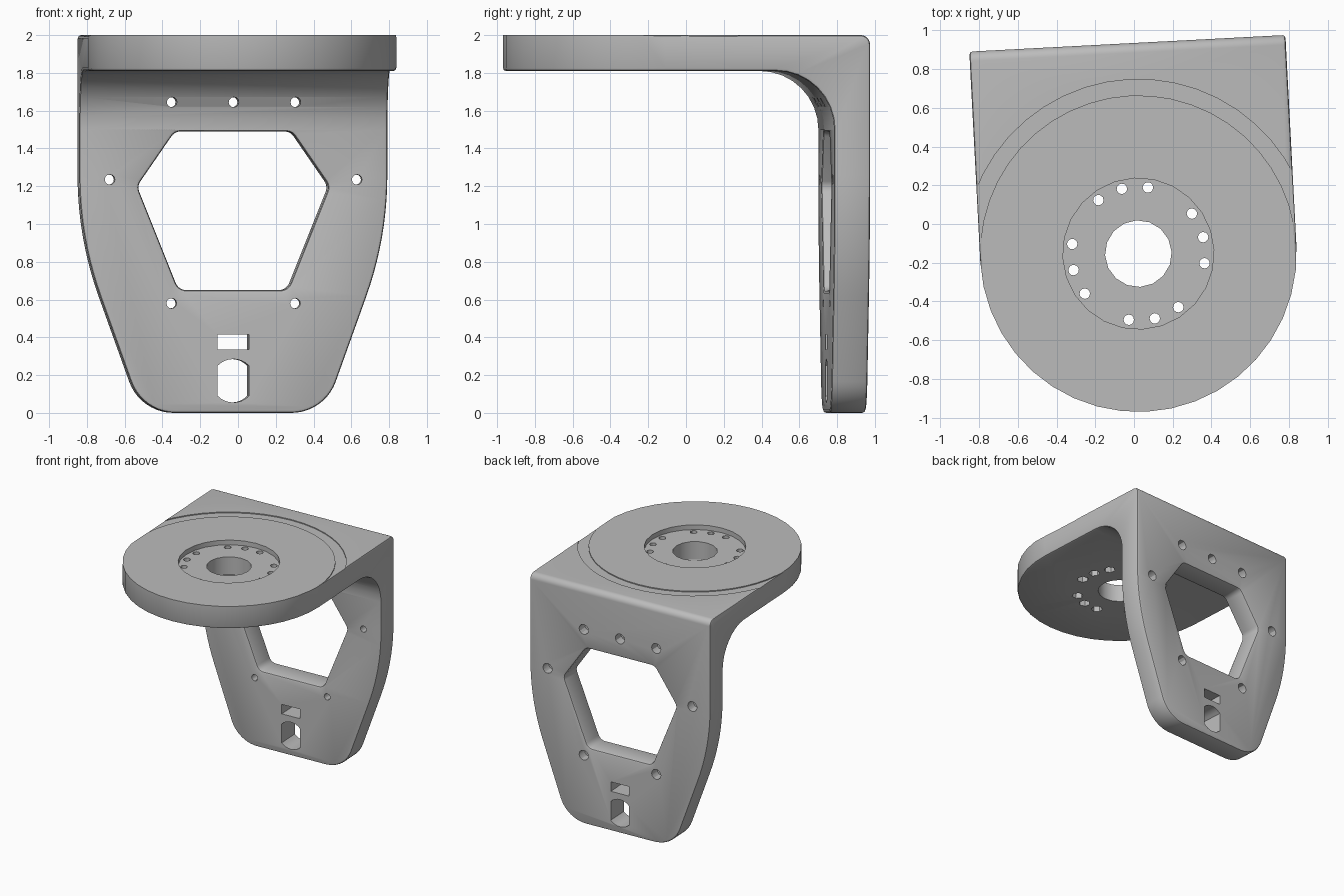
import bpy, bmesh, math
from mathutils import Vector, Matrix

cube = bpy.data.objects.get("Cube")
if cube:
    bpy.data.objects.remove(cube, do_unlink=True)

HEIGHT, THICK, HALF, BACK = 2.0, 0.19, 0.817, 1.087
UNDER, FACE = HEIGHT - THICK, BACK - THICK
AXES = {"x": lambda a, b, d: (d, a, b),
        "y": lambda a, b, d: (a, d, b),
        "z": lambda a, b, d: (a, b, d)}

grey = bpy.data.materials.new("grey metal")
grey.use_nodes = True
grey.diffuse_color = (0.5, 0.5, 0.5, 1)
grey.node_tree.nodes["Principled BSDF"].inputs["Base Color"].default_value = (0.5, 0.5, 0.5, 1)


def rounded(corners, steps=8):
    """Outline from (u, v, radius) corners, each replaced by a tangent arc."""
    out = []
    for i, (u, v, r) in enumerate(corners):
        p = Vector((u, v))
        if r == 0:
            out.append(p)
            continue
        a = (Vector(corners[i - 1][:2]) - p).normalized()
        b = (Vector(corners[(i + 1) % len(corners)][:2]) - p).normalized()
        half = a.angle(b) / 2
        centre = p + (a + b).normalized() * (r / math.sin(half))
        start = p + a * (r / math.tan(half)) - centre
        end = p + b * (r / math.tan(half)) - centre
        sweep = start.angle_signed(end)
        for k in range(steps + 1):
            out.append(centre + Matrix.Rotation(-sweep * k / steps, 2) @ start)
    return out


def mirrored(half):
    """Closed corner list from its right half."""
    return half + [(-u, v, r) for u, v, r in reversed(half)]


def circle(u, v, r, n, turn=0.0):
    return [Vector((u + r * math.cos(turn + math.tau * k / n),
                    v + r * math.sin(turn + math.tau * k / n))) for k in range(n)]


def prism(bm, outline, axis, lo, hi):
    place = AXES[axis]
    rings = [[bm.verts.new(place(p[0], p[1], d)) for p in outline] for d in (lo, hi)]
    n = len(outline)
    faces = [bm.faces.new(rings[0]), bm.faces.new(rings[1])]
    for i in range(n):
        j = (i + 1) % n
        faces.append(bm.faces.new((rings[0][i], rings[0][j], rings[1][j], rings[1][i])))
    bmesh.ops.recalc_face_normals(bm, faces=faces)


def solid(name, *prisms):
    bm = bmesh.new()
    for item in prisms:
        prism(bm, *item)
    mesh = bpy.data.meshes.new(name)
    bm.to_mesh(mesh)
    bm.free()
    obj = bpy.data.objects.new(name, mesh)
    bpy.context.collection.objects.link(obj)
    return obj


def combine(target, cutter, operation):
    cutter.hide_render = True
    mod = target.modifiers.new("cut", "BOOLEAN")
    mod.object, mod.operation, mod.solver = cutter, operation, "EXACT"
    bpy.context.view_layer.objects.active = target
    bpy.ops.object.modifier_apply(modifier=mod.name)
    bpy.data.objects.remove(cutter, do_unlink=True)


# Bent plate: side profile with a large inner fillet
side = rounded([(-HALF, UNDER, 0), (FACE, UNDER, 0.31), (FACE, 0, 0),
                (BACK, 0, 0), (BACK, HEIGHT, 0.05), (-HALF, HEIGHT, 0)])
bracket = solid("bracket", (side, "x", -1, 1))

# Upright outline tapers to a rounded foot
front = rounded(mirrored([(HALF, 3, 0), (HALF, 0.927, 1.9), (0.484, 0, 0.25)]), 10)
combine(bracket, solid("upright_outline", (front, "y", -2, 2)), "INTERSECT")

# Top outline ends in a half disc
arc = [(HALF * math.cos(t), HALF * math.sin(t))
       for t in (math.pi + math.pi * k / 20 for k in range(21))]
combine(bracket, solid("top_outline", (arc + [(HALF, 2), (-HALF, 2)], "z", -1, 3)), "INTERSECT")

# Six sided window in the upright
window = rounded(mirrored([(0.31, 1.49, 0.06), (0.51, 1.2, 0.06), (0.29, 0.65, 0.06)]), 5)
combine(bracket, solid("window_cutter", (window, "y", 0.3, 2)), "DIFFERENCE")

# Soften sharp edges, leaving the top rim of the disc crisp
bm = bmesh.new()
bm.from_mesh(bracket.data)
bmesh.ops.remove_doubles(bm, verts=bm.verts, dist=0.0005)
bmesh.ops.dissolve_limit(bm, angle_limit=0.01, verts=bm.verts, edges=bm.edges)
sharp = [e for e in bm.edges
         if len(e.link_faces) == 2 and e.calc_face_angle(0) > math.radians(40)
         and not (min(v.co.z for v in e.verts) > HEIGHT - 0.01
                  and min(v.co.y for v in e.verts) < -0.01)]
bmesh.ops.bevel(bm, geom=sharp, offset=0.016, segments=2, profile=0.5,
                affect="EDGES", clamp_overlap=False)
bm.to_mesh(bracket.data)
bm.free()

# Shallow curved groove behind the disc
groove = []
for radius, order in ((0.9, 1), (HALF, -1)):
    groove += [(radius * math.cos(t), radius * math.sin(t))
               for t in (math.pi * k / 24 for k in range(25))][::order]
combine(bracket, solid("groove_cutter", (groove, "z", HEIGHT - 0.008, 3)), "DIFFERENCE")

# Hub recess and centre bore
combine(bracket, solid("recess_cutter", (circle(0, 0, 0.39, 24), "z", HEIGHT - 0.04, 3)), "DIFFERENCE")
combine(bracket, solid("bore_cutter", (circle(0, 0, 0.172, 16), "z", 1, 3)), "DIFFERENCE")

# Hub bolt holes in four groups of three, with hexagonal pockets below
holes, pockets = [], []
for quarter in range(4):
    for step in (-1, 0, 1):
        t = math.radians(11.25 + 90 * quarter + 22.5 * step)
        u, v = 0.345 * math.cos(t), 0.345 * math.sin(t)
        holes.append((circle(u, v, 0.027, 12), "z", 1, 3))
        pockets.append((circle(u, v, 0.045, 6, t), "z", 1, UNDER + 0.09))
combine(bracket, solid("hub_hole_cutter", *holes), "DIFFERENCE")
combine(bracket, solid("hub_pocket_cutter", *pockets), "DIFFERENCE")

# Upright bolt holes, counterbored from the back
spots = [(0, 1.645)] + [(s * u, v) for s in (-1, 1)
                        for u, v in ((0.328, 1.645), (0.655, 1.235), (0.328, 0.58))]
combine(bracket, solid("bolt_cutter", *[(circle(u, v, 0.027, 12), "y", 0.3, 2)
                                        for u, v in spots]), "DIFFERENCE")
combine(bracket, solid("counterbore_cutter", *[(circle(u, v, 0.042, 12), "y", BACK - 0.08, 2)
                                               for u, v in spots]), "DIFFERENCE")

# Cable slots near the foot: a rectangle and a flat-sided circle
slot = [(-0.083, 0.335), (0.083, 0.335), (0.083, 0.415), (-0.083, 0.415)]
lens = [(max(-0.083, min(0.083, p.x)), p.y) for p in circle(0, 0.17, 0.115, 32)
        if abs(p.x) < 0.083]
lens += [(sx * 0.083, 0.17 + sz * 0.08) for sx in (-1, 1) for sz in (-1, 1)]
lens.sort(key=lambda p: math.atan2(p[1] - 0.17, p[0]))
combine(bracket, solid("slot_cutter", (slot, "y", 0.3, 2), (lens, "y", 0.3, 2)), "DIFFERENCE")

# Colour, shading and placement
bracket.data.materials.clear()
bracket.data.materials.append(grey)
for face in bracket.data.polygons:
    face.material_index = 0
bracket.rotation_euler.z = math.radians(3)
bracket.location = (0.0225, -0.153, 0)
bpy.ops.object.select_all(action="DESELECT")
bracket.select_set(True)
bpy.context.view_layer.objects.active = bracket
bpy.ops.object.shade_smooth_by_angle(angle=math.radians(30))
